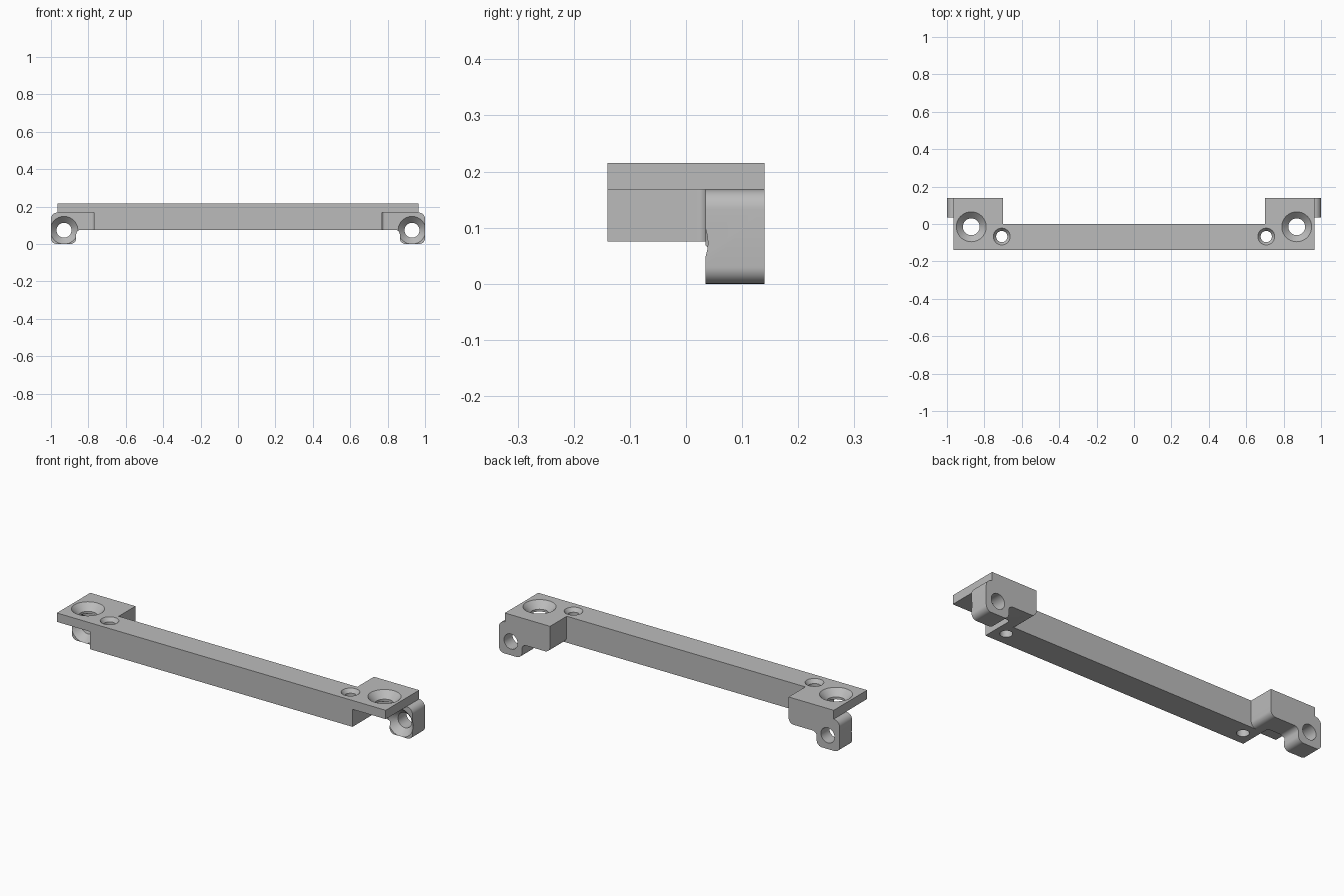
import bpy, bmesh, math
from mathutils import Matrix, Vector

cube = bpy.data.objects.get("Cube")
if cube:
    bpy.data.objects.remove(cube, do_unlink=True)

grey = bpy.data.materials.new("plain_grey")
grey.use_nodes = True
GREY = (0.5, 0.5, 0.5, 1)
grey.diffuse_color = GREY
grey.node_tree.nodes["Principled BSDF"].inputs["Base Color"].default_value = GREY


def arc(cx, cz, r, start, end, steps=8):
    angles = [math.radians(start + (end - start) * i / steps) for i in range(steps + 1)]
    return [(cx + r * math.cos(a), cz + r * math.sin(a)) for a in angles]


def add_object(name, bm):
    bmesh.ops.recalc_face_normals(bm, faces=bm.faces)
    mesh = bpy.data.meshes.new(name)
    bm.to_mesh(mesh)
    bm.free()
    mesh.materials.append(grey)
    obj = bpy.data.objects.new(name, mesh)
    bpy.context.collection.objects.link(obj)
    return obj


def prism(name, outline, low, high, side=1, axis="Z"):
    """Extrude an outline along Z (outline in x, y) or Y (outline in x, z)."""
    bm = bmesh.new()
    place = (lambda a, b, h: (side * a, b, h)) if axis == "Z" else (lambda a, b, h: (side * a, h, b))
    face = bm.faces.new([bm.verts.new(place(a, b, low)) for a, b in outline])
    new = bmesh.ops.extrude_face_region(bm, geom=[face])["geom"]
    shift = Vector(place(0, 0, high - low))
    bmesh.ops.translate(bm, vec=shift, verts=[v for v in new if isinstance(v, bmesh.types.BMVert)])
    return add_object(name, bm)


def rect(x0, x1, y0, y1):
    return [(x0, y0), (x1, y0), (x1, y1), (x0, y1)]


def lathe(name, profile, matrix):
    """Spin (radius, height) points into a closed solid, then place it."""
    bm = bmesh.new()
    points = [(0, profile[0][1])] + profile + [(0, profile[-1][1])]
    verts = [bm.verts.new((r, 0, h)) for r, h in points]
    edges = [bm.edges.new(pair) for pair in zip(verts, verts[1:])]
    bmesh.ops.spin(bm, geom=verts + edges, cent=(0, 0, 0), axis=(0, 0, 1),
                   angle=math.tau, steps=40)
    bmesh.ops.remove_doubles(bm, verts=bm.verts, dist=0.0001)
    bm.transform(matrix)
    return add_object(name, bm)


def combine(target, tool, operation):
    mod = target.modifiers.new(operation.lower(), "BOOLEAN")
    mod.operation, mod.solver, mod.object = operation, "EXACT", tool
    tool.hide_render = True
    bpy.context.view_layer.objects.active = target
    bpy.ops.object.modifier_apply(modifier=mod.name)
    bpy.data.objects.remove(tool, do_unlink=True)


BACK, FRONT, TOP, PLATE, UNDER = 0.14, -0.14, 0.215, 0.168, 0.075

# Long bar
bar = prism("mounting_bar", rect(-0.77, 0.77, FRONT, 0), UNDER, TOP)

# Arm with a hanging lug, seen from the front
lug_outline = ([(0.70, TOP), (0.965, TOP)]
               + arc(0.965, 0.133, 0.035, 90, 0)
               + arc(0.97, 0.03, 0.03, 0, -90)
               + arc(0.895, 0.03, 0.03, -90, -180)
               + arc(0.84, 0.05, 0.025, 0, 90)
               + arc(0.73, 0.105, 0.03, -90, -180))
neck_outline = [(0.70, TOP), (0.77, TOP), (0.77, UNDER)] + arc(0.73, 0.105, 0.03, -90, -180)
fillet_outline = [(0.75, 0.02)] + arc(0.785, 0.02, 0.015, 180, 90) + [(0.785, 0.05), (0.75, 0.05)]

for side in (1, -1):
    combine(bar, prism("end_plate", rect(0.70, 0.965, FRONT, BACK), PLATE, TOP, side), "UNION")
    combine(bar, prism("neck", neck_outline, -0.02, 0.06, side, "Y"), "UNION")
    combine(bar, prism("lug_arm", lug_outline, 0.035, BACK, side, "Y"), "UNION")
    combine(bar, prism("fillet", fillet_outline, UNDER, 0.18, side), "UNION")

for side in (1, -1):
    # Large countersunk hole in the end plate
    large = [(0.045, 0.16), (0.045, 0.18), (0.08, TOP), (0.08, 0.23)]
    combine(bar, lathe("large_hole", large, Matrix.Translation((side * 0.87, -0.015, 0))), "DIFFERENCE")
    # Small countersunk hole through the bar
    small = [(0.03, 0.05), (0.03, 0.195), (0.045, TOP), (0.045, 0.23)]
    combine(bar, lathe("small_hole", small, Matrix.Translation((side * 0.707, -0.067, 0))), "DIFFERENCE")
    # Countersunk hole through the lug, opening to the front
    lug = [(0.04, -0.2), (0.04, -0.07), (0.074, -0.035), (0.074, -0.02)]
    spot = Matrix.Translation((side * 0.93, 0, 0.073)) @ Matrix.Rotation(math.pi / 2, 4, "X")
    combine(bar, lathe("lug_hole", lug, spot), "DIFFERENCE")

# Crisp edges, smooth rounds
bpy.ops.object.select_all(action="DESELECT")
bar.select_set(True)
bpy.context.view_layer.objects.active = bar
bpy.ops.object.shade_smooth_by_angle(angle=math.radians(30))
